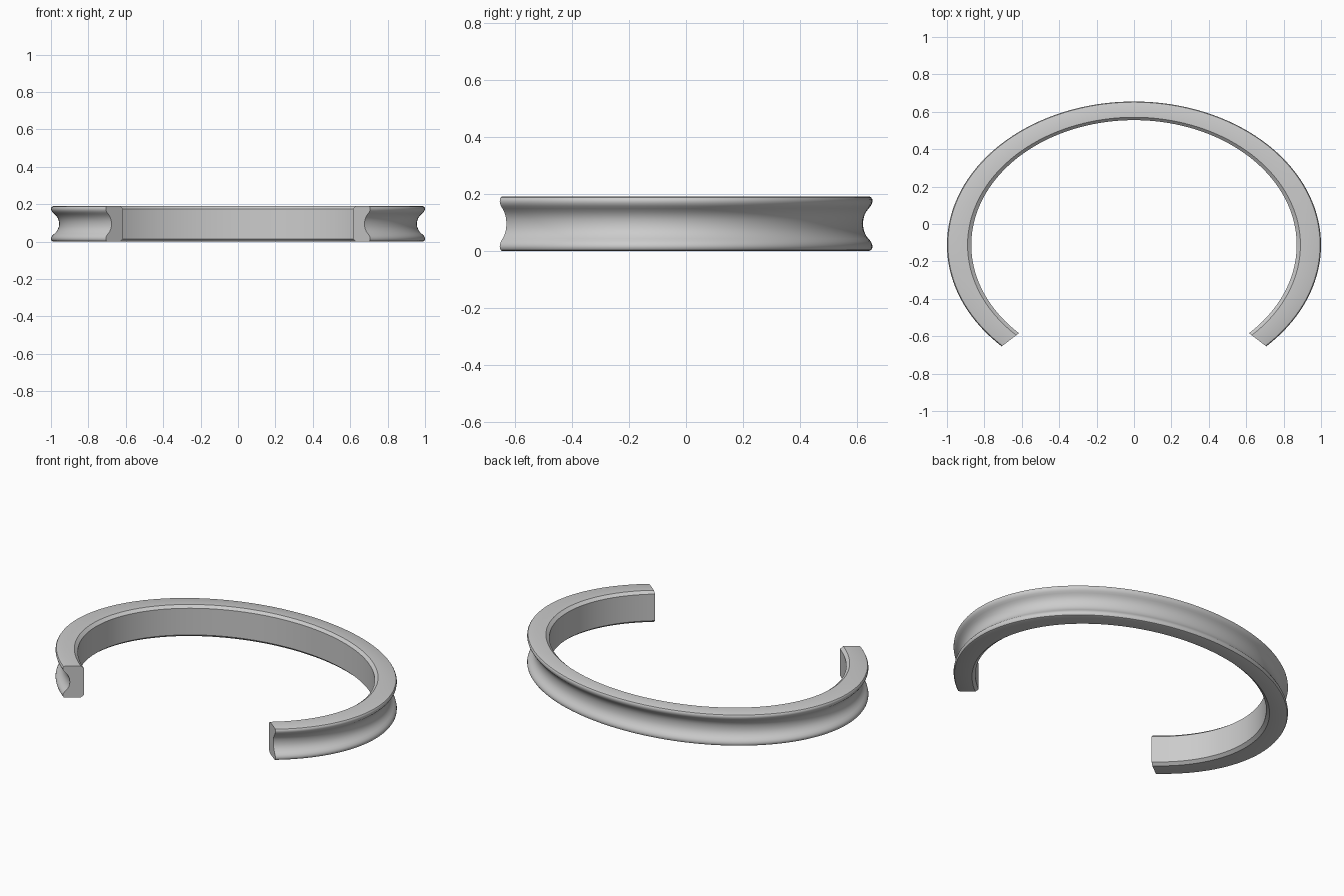
import bpy, bmesh, math

if "Cube" in bpy.data.objects:
    bpy.data.objects.remove(bpy.data.objects["Cube"])

HEIGHT = 0.19
SQUASH = 0.767      # y radius relative to x radius
CENTRE_Y = -0.112
STEPS = 108         # segments along the 270 degree sweep

# Upper half of the cross-section (radius, z): inner wall, chamfer, lip, groove
upper = [(0.87, 0.175), (0.89, 0.19), (0.987, 0.19), (0.995, 0.187),
         (0.999, 0.181), (1.0, 0.174), (0.998, 0.166), (0.992, 0.157),
         (0.982, 0.148), (0.971, 0.137), (0.963, 0.124), (0.958, 0.110)]
lower = [(r, HEIGHT - z) for r, z in reversed(upper)]
profile = upper + [(0.957, HEIGHT / 2)] + lower

# Sweep the section along the open elliptical arc, gap towards the front
bm = bmesh.new()
rings = []
for i in range(STEPS + 1):
    a = math.radians(-45 + 270 * i / STEPS)
    rings.append([bm.verts.new((r * math.cos(a),
                                CENTRE_Y + SQUASH * r * math.sin(a), z))
                  for r, z in profile])
n = len(profile)
for a, b in zip(rings, rings[1:]):
    for j in range(n):
        k = (j + 1) % n
        bm.faces.new((a[j], a[k], b[k], b[j]))

# Flat end faces
bm.faces.new(rings[0])
bm.faces.new(rings[-1][::-1])
bmesh.ops.recalc_face_normals(bm, faces=bm.faces)

mesh = bpy.data.meshes.new("open_cuff_band")
bm.to_mesh(mesh)
bm.free()
band = bpy.data.objects.new("open_cuff_band", mesh)
bpy.context.collection.objects.link(band)

# Smooth the groove, keep chamfers and ends crisp
bpy.context.view_layer.objects.active = band
band.select_set(True)
bpy.ops.object.shade_smooth_by_angle(angle=math.radians(28))
